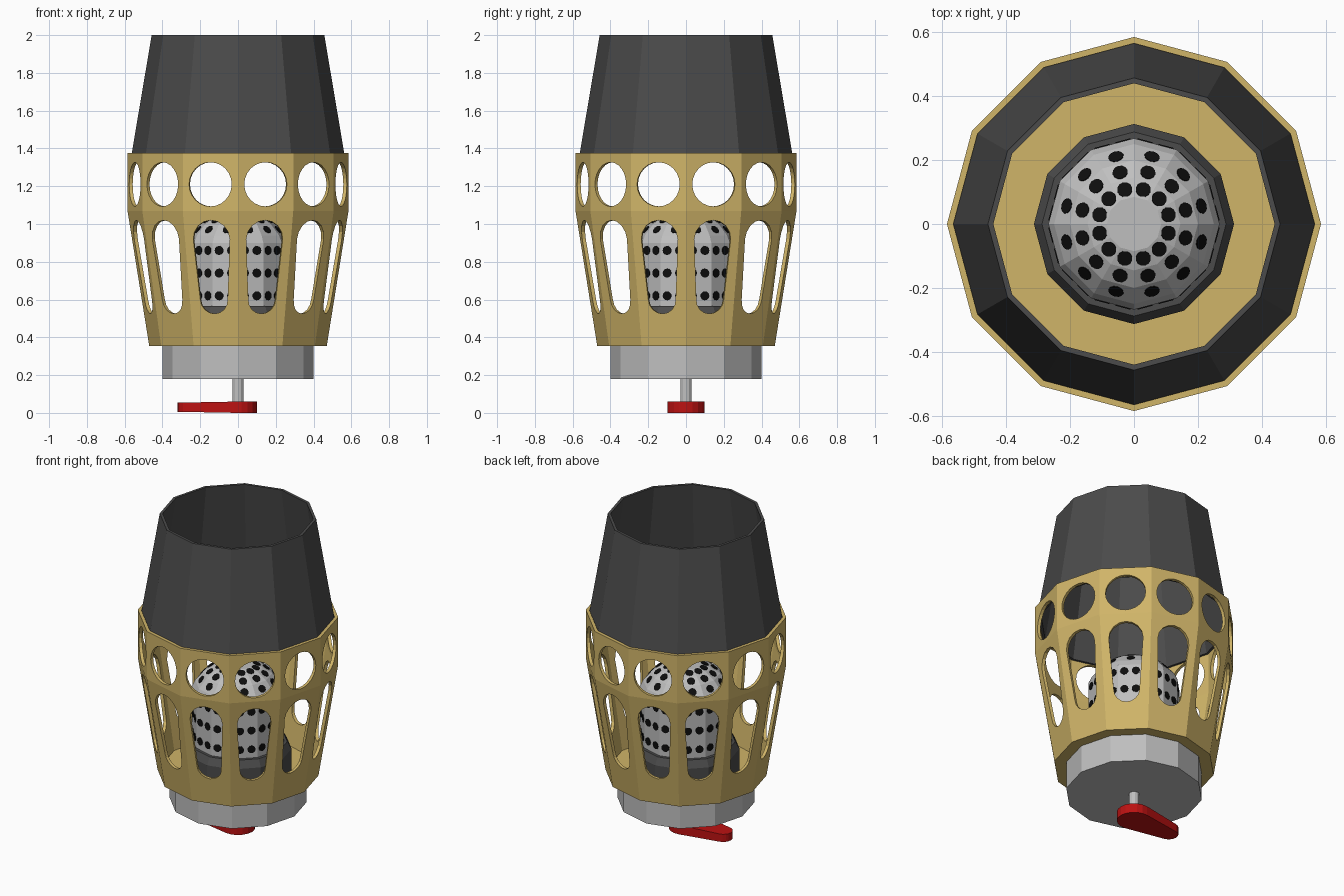
import bpy, bmesh, math
from mathutils import Vector, Matrix

if "Cube" in bpy.data.objects:
    bpy.data.objects.remove(bpy.data.objects["Cube"])

SIDES = 12
STEP = 2 * math.pi / SIDES


def material(name, rgb):
    m = bpy.data.materials.new(name)
    m.diffuse_color = (*rgb, 1)
    m.use_nodes = True
    m.node_tree.nodes["Principled BSDF"].inputs["Base Color"].default_value = m.diffuse_color
    return m


BRASS = material("brass", (0.63, 0.46, 0.14))
DARK = material("charcoal", (0.07, 0.07, 0.07))
SILVER = material("silver", (0.52, 0.52, 0.52))
BLACK = material("black", (0.004, 0.004, 0.004))
RED = material("red", (0.5, 0.006, 0.006))


def finish(bm, name, mat):
    bmesh.ops.recalc_face_normals(bm, faces=bm.faces[:])
    me = bpy.data.meshes.new(name)
    bm.to_mesh(me)
    bm.free()
    ob = bpy.data.objects.new(name, me)
    bpy.context.collection.objects.link(ob)
    if mat:
        me.materials.append(mat)
    return ob


def lathe(name, profile, mat, sides=SIDES, closed=False):
    """Spin (radius, z) points; ends on the axis, or a closed loop."""
    bm = bmesh.new()
    rings = []
    for r, z in profile:
        if r == 0:
            rings.append([bm.verts.new((0, 0, z))] * sides)
        else:
            rings.append([bm.verts.new((r * math.cos(2 * math.pi * i / sides),
                                        r * math.sin(2 * math.pi * i / sides), z))
                          for i in range(sides)])
    pairs = list(zip(rings, rings[1:]))
    if closed:
        pairs.append((rings[-1], rings[0]))
    for a, b in pairs:
        for i in range(sides):
            j = (i + 1) % sides
            bm.faces.new(list(dict.fromkeys((a[i], a[j], b[j], b[i]))))
    return finish(bm, name, mat)


def prism(bm, outline, to_world, d0, d1):
    """Extrude a 2D outline from depth d0 to d1."""
    lo = [bm.verts.new(to_world(u, v, d0)) for u, v in outline]
    hi = [bm.verts.new(to_world(u, v, d1)) for u, v in outline]
    bm.faces.new(lo)
    bm.faces.new(hi)
    n = len(outline)
    for i in range(n):
        bm.faces.new((lo[i], lo[(i + 1) % n], hi[(i + 1) % n], hi[i]))


def arc(cu, cv, r, a0, a1, n):
    return [(cu + r * math.cos(math.radians(a0 + (a1 - a0) * i / n)),
             cv + r * math.sin(math.radians(a0 + (a1 - a0) * i / n)))
            for i in range(n + 1)]


# chimney
lathe("chimney", [(0.57, 1.33), (0.457, 2.0), (0.44, 2.0), (0.55, 1.33)], DARK, closed=True)

# brass gallery with a round hole and a tapered slot in each panel
gallery = lathe("gallery", [(0, 0.355), (0.47, 0.355), (0.585, 1.07), (0.585, 1.376),
                            (0.565, 1.376), (0.565, 1.07), (0.453, 0.375), (0, 0.375)], BRASS)
round_hole = arc(0, 1.21, 0.117, 0, 345, 23)
slot = arc(0, 0.92, 0.1, 0, 180, 8) + arc(0, 0.6, 0.075, 180, 360, 8)
bm = bmesh.new()
for k in range(SIDES):
    a = (k + 0.5) * STEP
    c, s = math.cos(a), math.sin(a)

    def panel(u, v, d):
        return (d * c - u * s, d * s + u * c, v)
    prism(bm, round_hole, panel, 0.5, 0.68)
    prism(bm, slot, panel, 0.44, 0.66)
cutter = finish(bm, "gallery_cutter", None)
cutter.hide_render = True
mod = gallery.modifiers.new("holes", 'BOOLEAN')
mod.operation = 'DIFFERENCE'
mod.solver = 'EXACT'
mod.object = cutter
bpy.context.view_layer.update()
cut = bpy.data.meshes.new_from_object(gallery.evaluated_get(bpy.context.evaluated_depsgraph_get()))
gallery.modifiers.clear()
gallery.data = cut
cut.materials.clear()
cut.materials.append(BRASS)
for p in cut.polygons:
    p.material_index = 0
bpy.data.objects.remove(cutter)

# burner collar and perforated burner
lathe("burner_collar", [(0, 0.375), (0.313, 0.375), (0.313, 0.52), (0.288, 0.565), (0, 0.565)], DARK)
dome = [(0.268, 0.9), (0.25, 0.94), (0.2, 1.0), (0.145, 1.035), (0.085, 1.055)]
lathe("burner", [(0, 0.55), (0.268, 0.55)] + dome + [(0, 1.055)], SILVER)

# burner holes: thin black plates, two per panel on the wall, one on each dome facet
bm = bmesh.new()
APO = math.cos(STEP / 2)


def plate(pos, normal):
    m = Matrix.Translation(pos) @ normal.to_track_quat('Z', 'Y').to_matrix().to_4x4()
    bmesh.ops.create_cone(bm, cap_ends=True, segments=12, radius1=0.024, radius2=0.024,
                          depth=0.006, matrix=m)


for k in range(SIDES):
    a = (k + 0.5) * STEP
    out = Vector((math.cos(a), math.sin(a), 0))
    side = Vector((-out.y, out.x, 0))
    for z in (0.62, 0.74, 0.86):
        for off in (-0.034, 0.034):
            plate(out * 0.268 * APO + side * off + Vector((0, 0, z)), out)
    for (r0, z0), (r1, z1) in list(zip(dome, dome[1:]))[1:]:
        pos = out * (r0 + r1) / 2 * APO + Vector((0, 0, (z0 + z1) / 2))
        plate(pos, out * (z1 - z0) + Vector((0, 0, (r0 - r1) * APO)))
finish(bm, "burner_holes", BLACK)

# base cup and stem
lathe("base_cup", [(0, 0.18), (0.4, 0.18), (0.4, 0.36), (0, 0.36)], SILVER)
lathe("valve_stem", [(0, 0.05), (0.03, 0.05), (0.03, 0.19), (0, 0.19)], SILVER)

# teardrop valve handle, slightly thinner toward the tip
bm = bmesh.new()
teardrop = arc(0, 0, 0.1, -100, 100, 10) + arc(-0.265, 0, 0.055, 100, 260, 8)


def handle_point(u, v, d):
    thin = 0.006 * min(1, max(0, -u / 0.32))
    return (u, v, thin if d == 0 else d - thin)


prism(bm, teardrop, handle_point, 0, 0.06)
finish(bm, "valve_handle", RED)
